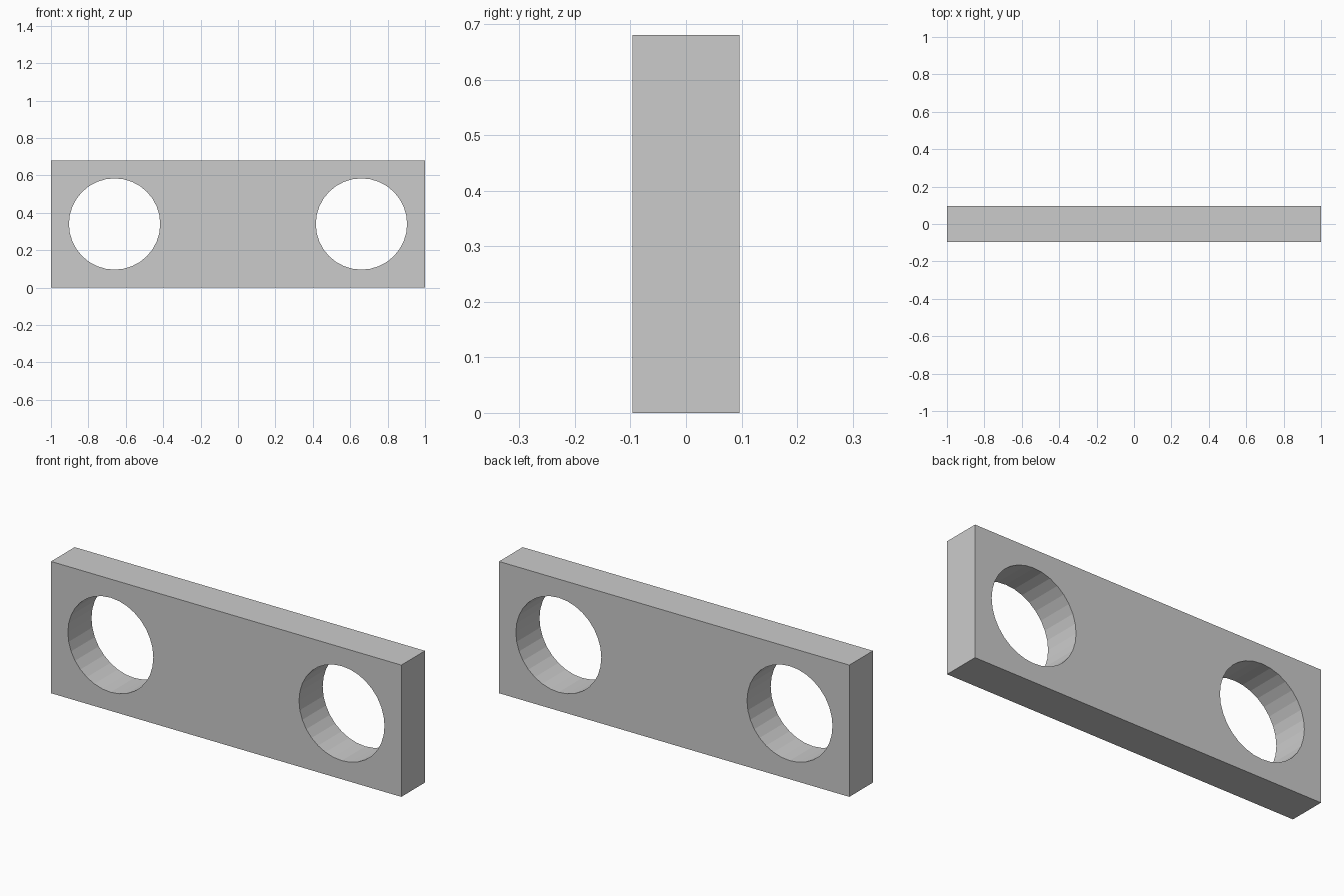
import bpy
import math

if "Cube" in bpy.data.objects:
    bpy.data.objects.remove(bpy.data.objects["Cube"])

LENGTH, THICK, HEIGHT = 2.0, 0.193, 0.68
HOLE_X, HOLE_R, HOLE_SIDES = 0.66, 0.244, 32

# Flat rectangular bar
bpy.ops.mesh.primitive_cube_add(size=1, location=(0, 0, HEIGHT / 2))
plate = bpy.context.object
plate.name = "link_plate"
plate.scale = (LENGTH, THICK, HEIGHT)
bpy.ops.object.transform_apply(location=False, rotation=False, scale=True)


def drill_hole(x):
    """Cut a round hole through the plate from front to back."""
    bpy.ops.mesh.primitive_cylinder_add(
        vertices=HOLE_SIDES, radius=HOLE_R, depth=THICK * 2,
        location=(x, 0, HEIGHT / 2), rotation=(math.pi / 2, 0, 0))
    cutter = bpy.context.object
    cutter.name = "hole_cutter"
    cutter.hide_render = True
    mod = plate.modifiers.new("hole", 'BOOLEAN')
    mod.operation = 'DIFFERENCE'
    mod.solver = 'EXACT'
    mod.object = cutter
    bpy.context.view_layer.objects.active = plate
    bpy.ops.object.modifier_apply(modifier=mod.name)
    bpy.data.objects.remove(cutter, do_unlink=True)


# Matching holes near both ends
for side in (-1, 1):
    drill_hole(side * HOLE_X)
